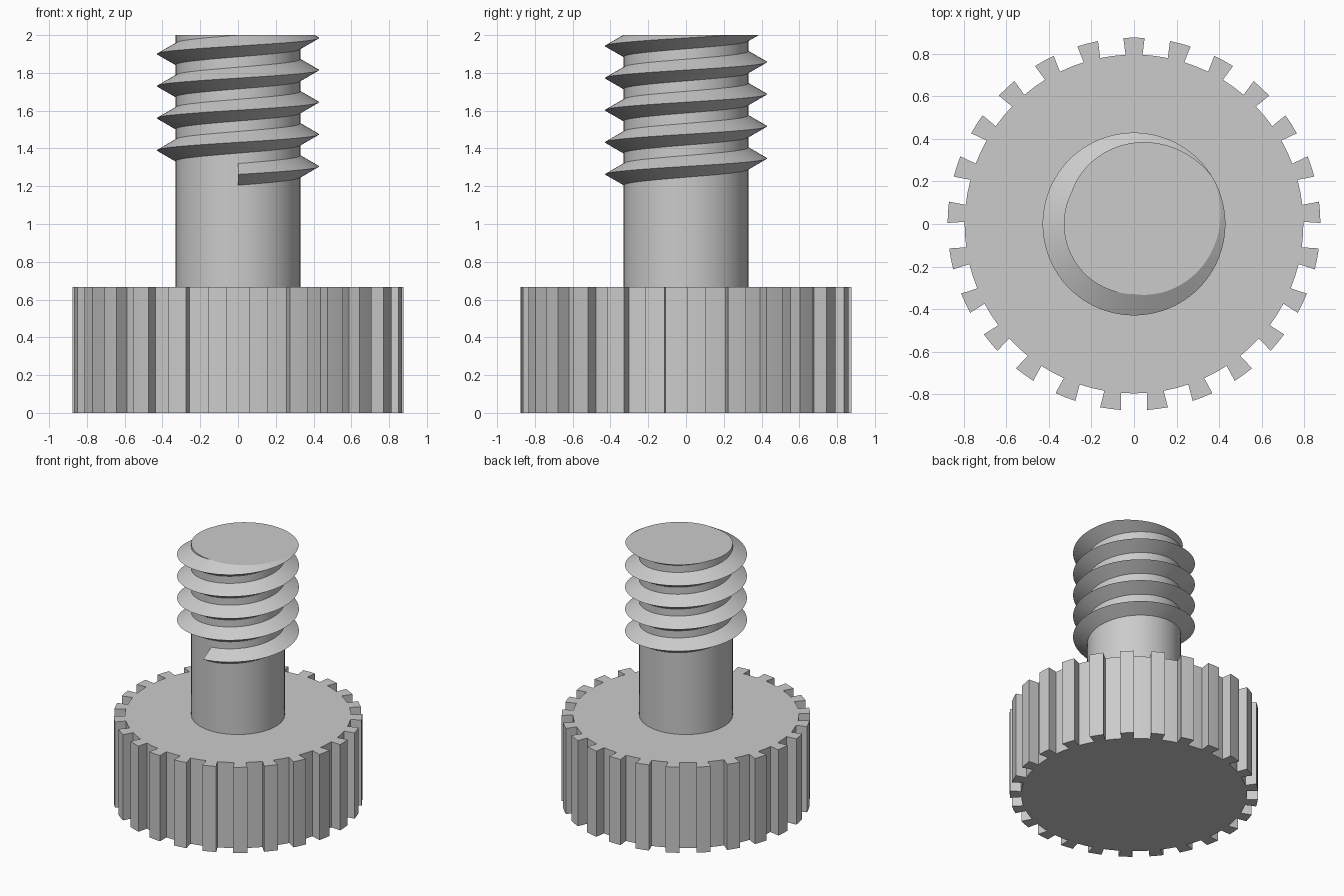
import bpy, bmesh, math
from mathutils import Vector

if "Cube" in bpy.data.objects:
    bpy.data.objects.remove(bpy.data.objects["Cube"], do_unlink=True)

grey = bpy.data.materials.new("plain_grey")
grey.use_nodes = True
COLOUR = (0.6, 0.6, 0.6, 1)
grey.diffuse_color = COLOUR
grey.node_tree.nodes["Principled BSDF"].inputs["Base Color"].default_value = COLOUR

TOP, KNOB_TOP = 2.0, 0.667
SHAFT_R, CREST_R = 0.33, 0.43


def finish(bm, name):
    bmesh.ops.recalc_face_normals(bm, faces=bm.faces)
    mesh = bpy.data.meshes.new(name)
    bm.to_mesh(mesh)
    bm.free()
    mesh.materials.append(grey)
    obj = bpy.data.objects.new(name, mesh)
    bpy.context.collection.objects.link(obj)
    bpy.ops.object.select_all(action="DESELECT")
    obj.select_set(True)
    bpy.context.view_layer.objects.active = obj
    bpy.ops.object.shade_smooth_by_angle(angle=math.radians(25))
    return obj


def polar(r, a, z=0.0):
    return Vector((r * math.cos(a), r * math.sin(a), z))


def prism(points, height, name):
    bm = bmesh.new()
    face = bm.faces.new([bm.verts.new(p) for p in points])
    new = bmesh.ops.extrude_face_region(bm, geom=[face])["geom"]
    verts = [v for v in new if isinstance(v, bmesh.types.BMVert)]
    bmesh.ops.translate(bm, verts=verts, vec=(0, 0, height))
    return finish(bm, name)


# Knurled knob: a disc with parallel-sided slots around its rim
TEETH, TIP_R, ROOT_R, SLOT = 25, 0.877, 0.797, 0.06
step = math.tau / TEETH
tip, root = math.asin(SLOT / TIP_R), math.asin(SLOT / ROOT_R)
outline = []
for i in range(TEETH):
    a = -math.pi / 2 + i * step
    outline += [polar(TIP_R, a - tip), polar(ROOT_R, a - root), polar(ROOT_R, a),
                polar(ROOT_R, a + root), polar(TIP_R, a + tip), polar(TIP_R, a + step / 2)]
prism(outline, KNOB_TOP, "knob")

# Shaft
shaft = prism([polar(SHAFT_R, math.tau * i / 96) for i in range(96)],
              TOP - KNOB_TOP, "shaft")
shaft.location.z = KNOB_TOP

# Screw thread: a V section swept up a helix, trimmed flush with the shaft end
PITCH, START, HALF, SEGS, TURNS = 0.17, 1.2625, 0.0575, 96, 4.75
section = [(SHAFT_R - 0.02, -HALF), (SHAFT_R, -HALF), (CREST_R, 0),
           (SHAFT_R, HALF), (SHAFT_R - 0.02, HALF)]
bm = bmesh.new()
rings = []
for i in range(int(SEGS * TURNS) + 1):
    t = i / SEGS
    rings.append([bm.verts.new(polar(r, math.tau * t - math.pi / 2, START + PITCH * t + h))
                  for r, h in section])
for low, high in zip(rings, rings[1:]):
    for j in range(len(section)):
        k = (j + 1) % len(section)
        bm.faces.new((low[j], low[k], high[k], high[j]))
bm.faces.new(rings[0])
cut = bmesh.ops.bisect_plane(bm, geom=bm.verts[:] + bm.edges[:] + bm.faces[:],
                             plane_co=(0, 0, TOP), plane_no=(0, 0, 1), clear_outer=True)
rim = [e for e in cut["geom_cut"] if isinstance(e, bmesh.types.BMEdge)]
bmesh.ops.triangle_fill(bm, edges=rim, use_beauty=True, normal=(0, 0, 1))
finish(bm, "thread")
